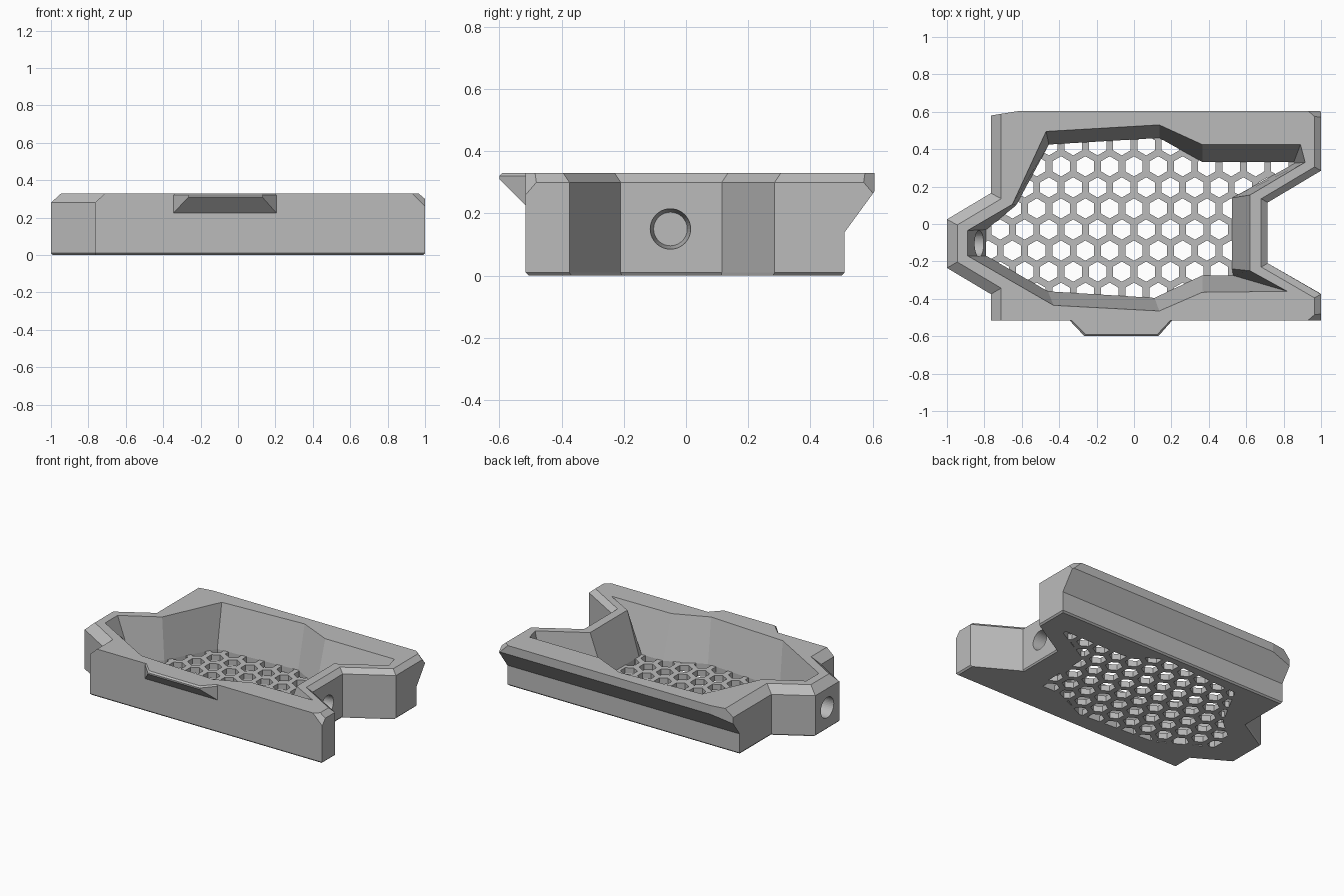
import bpy, bmesh, math
from mathutils import Vector, Matrix

if "Cube" in bpy.data.objects:
    bpy.data.objects.remove(bpy.data.objects["Cube"])

grey = bpy.data.materials.new("plain_grey")
grey.use_nodes = True
grey.diffuse_color = (0.5, 0.5, 0.5, 1)
grey.node_tree.nodes["Principled BSDF"].inputs["Base Color"].default_value = (0.5, 0.5, 0.5, 1)


def make_object(name, bm):
    """Turn a bmesh into a grey object."""
    bmesh.ops.remove_doubles(bm, verts=bm.verts, dist=0.0001)
    bmesh.ops.recalc_face_normals(bm, faces=bm.faces)
    mesh = bpy.data.meshes.new(name)
    bm.to_mesh(mesh)
    bm.free()
    mesh.materials.append(grey)
    obj = bpy.data.objects.new(name, mesh)
    bpy.context.collection.objects.link(obj)
    return obj


def loft(loops):
    """Skin a stack of equal-length loops and cap both ends."""
    bm = bmesh.new()
    rings = [[bm.verts.new(p) for p in loop] for loop in loops]
    count = len(rings[0])
    for low, high in zip(rings, rings[1:]):
        for i in range(count):
            j = (i + 1) % count
            bm.faces.new((low[i], low[j], high[j], high[i]))
    bm.faces.new(rings[0][::-1])
    bm.faces.new(rings[-1])
    return bm


def flat(points, z):
    return [(x, y, z) for x, y in points]


def cut(target, cutter):
    """Subtract the cutter and discard it."""
    cutter.hide_render = True
    mod = target.modifiers.new("cut", "BOOLEAN")
    mod.operation = "DIFFERENCE"
    mod.solver = "EXACT"
    mod.object = cutter
    bpy.context.view_layer.objects.active = target
    bpy.ops.object.modifier_apply(modifier=mod.name)
    bpy.data.objects.remove(cutter)


def bore(name, x_start, x_end, y, z, r_start, r_end):
    """Round cutter lying along x."""
    bm = bmesh.new()
    place = Matrix.Translation(((x_start + x_end) / 2, y, z)) @ Matrix.Rotation(math.pi / 2, 4, "Y")
    bmesh.ops.create_cone(bm, cap_ends=True, segments=40, radius1=r_start, radius2=r_end,
                          depth=x_end - x_start, matrix=place)
    return make_object(name, bm)


# Outer plan: wall corner followed by the matching corner of the top face
TOP, FRONT, BACK, LEDGE = 0.33, -0.515, 0.51, 0.605
plan = [
    (-0.765, FRONT, -0.71, FRONT), (1, FRONT, 0.965, FRONT),
    (1, -0.375, 0.965, -0.395), (0.715, -0.21, 0.68, -0.23),
    (0.715, 0.115, 0.68, 0.135), (1, 0.285, 0.965, 0.305),
    (1, LEDGE, 0.965, LEDGE), (-0.765, LEDGE, -0.71, LEDGE),
    (-0.765, 0.165, -0.71, 0.135), (-1, 0.025, -0.945, -0.005),
    (-1, -0.235, -0.945, -0.203), (-0.765, -0.375, -0.71, -0.343),
]
wide = [(p[0], p[1]) for p in plan]
narrow = [(x, min(y, BACK)) for x, y in wide]
body = loft([
    flat([(x * 0.99, y * 0.98) for x, y in narrow], 0),
    flat(narrow, 0.01),
    flat(narrow, 0.14),
    flat(wide, 0.27),
    [(x, y, 0.3 if x > 0 else 0.28) for x, y in wide],
    [(p[2], p[3], TOP) for p in plan],
])

# Corner chamfers on the body
corner_cuts = [
    ((0.93, FRONT, TOP), (1, -1.17, 1)),
    ((0.93, LEDGE, TOP), (1, 1.17, 1)),
    ((-0.61, LEDGE, TOP), (-0.16, 1, 0)),
]
for point, normal in corner_cuts:
    geom = body.verts[:] + body.edges[:] + body.faces[:]
    result = bmesh.ops.bisect_plane(body, geom=geom, plane_co=Vector(point),
                                    plane_no=Vector(normal), clear_outer=True)
    edges = [e for e in result["geom_cut"] if isinstance(e, bmesh.types.BMEdge)]
    bmesh.ops.holes_fill(body, edges=edges, sides=0)
tray = make_object("tray_body", body)

# Tapered cavity: rim corner followed by floor corner
cavity = [
    (-0.47, 0.495, -0.455, 0.425), (0.135, 0.53, 0.135, 0.46),
    (0.365, 0.425, 0.365, 0.332), (0.89, 0.425, 0.855, 0.332),
    (0.915, 0.33, 0.86, 0.325), (0.62, 0.155, 0.525, 0.14),
    (0.62, -0.25, 0.525, -0.24), (0.82, -0.36, 0.53, -0.275),
    (0.365, -0.365, 0.365, -0.275), (0.135, -0.465, 0.11, -0.395),
    (-0.43, -0.435, -0.46, -0.36), (-0.89, -0.17, -0.79, -0.17),
    (-0.89, -0.035, -0.79, -0.03), (-0.65, 0.105, -0.63, 0.1),
]
rim = [c[:2] for c in cavity]
floor = [c[2:] for c in cavity]
THICK = 0.04
cut(tray, make_object("cavity_cutter", loft([
    flat(floor, -0.1), flat(floor, THICK), flat(rim, TOP), flat(rim, 0.5)])))

# Through hole in the left nose, blind hole in the right notch
cut(tray, bore("nose_hole_cutter", -1.1, -0.7, -0.105, 0.15, 0.07, 0.07))
cut(tray, bore("notch_hole_cutter", 0.63, 0.73, -0.05, 0.15, 0.054, 0.067))

# Honeycomb floor
mesh_floor = make_object("honeycomb_floor", loft([flat(floor, 0), flat(floor, THICK)]))
holes = bmesh.new()
PITCH = 0.13
for row in range(-5, 5):
    for col in range(-7, 8):
        x = (col + 0.5 * (row % 2)) * PITCH
        y = 0.083 + row * PITCH * math.sqrt(3) / 2
        bmesh.ops.create_cone(holes, cap_ends=True, segments=6, radius1=0.054, radius2=0.054,
                              depth=0.3, matrix=Matrix.Translation((x, y, 0)))
cut(mesh_floor, make_object("honeycomb_cutter", holes))


# Front lip with slanted underside and a fine top chamfer
def lip(x0, x1, x2, x3, y, z):
    return [(x0, FRONT, z), (x1, y, z), (x2, y, z), (x3, FRONT, z)]


make_object("front_lip", loft([
    lip(-0.345, -0.345, 0.205, 0.205, FRONT, 0.225),
    lip(-0.345, -0.265, 0.13, 0.205, -0.6, 0.31),
    lip(-0.345, -0.265, 0.13, 0.205, -0.6, 0.32),
    lip(-0.335, -0.26, 0.125, 0.195, -0.59, TOP),
]))
